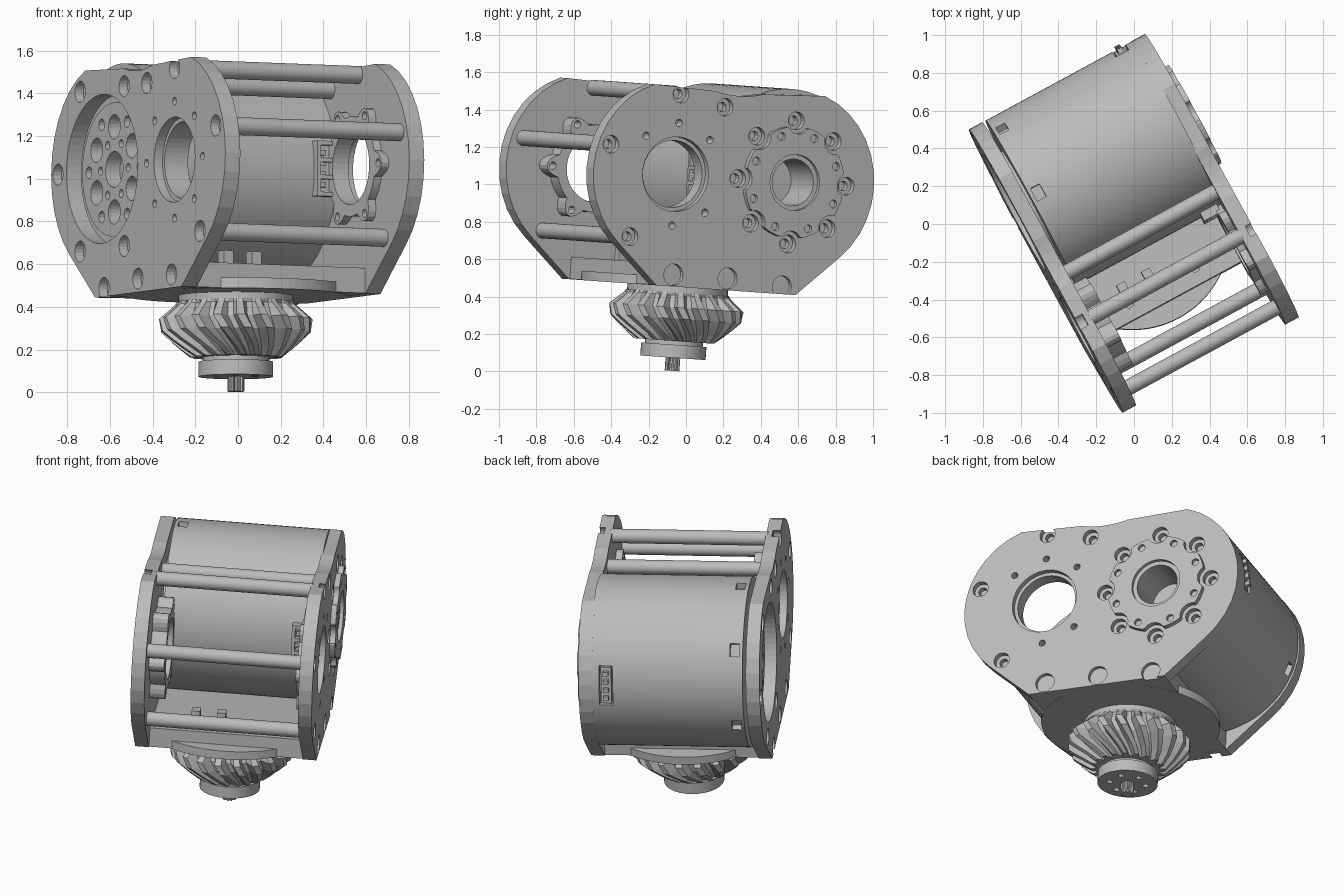
import bpy, bmesh, math
from mathutils import Matrix

if "Cube" in bpy.data.objects:
    bpy.data.objects.remove(bpy.data.objects["Cube"])

grey = bpy.data.materials.new("machined_grey")
grey.use_nodes = True
grey.diffuse_color = (0.5, 0.5, 0.5, 1)
grey.node_tree.nodes["Principled BSDF"].inputs["Base Color"].default_value = (0.5, 0.5, 0.5, 1)

parts = []
MID = 1.05      # height of both bore axes
OFF = 0.355     # distance of each bore axis from the middle
R = 0.5         # end radius of the plates


def finish(name, bm, keep=True):
    bmesh.ops.recalc_face_normals(bm, faces=bm.faces)
    mesh = bpy.data.meshes.new(name)
    bm.to_mesh(mesh)
    bm.free()
    mesh.materials.append(grey)
    ob = bpy.data.objects.new(name, mesh)
    bpy.context.collection.objects.link(ob)
    if keep:
        parts.append(ob)
    return ob


def add_prism(bm, pts, a, b, axis="x"):
    """Extrude a closed outline along an axis from a to b."""
    def at(p, h):
        return (h, p[0], p[1]) if axis == "x" else (p[0], p[1], h)
    low = [bm.verts.new(at(p, a)) for p in pts]
    top = [bm.verts.new(at(p, b)) for p in pts]
    bm.faces.new(low)
    bm.faces.new(top)
    n = len(pts)
    for i in range(n):
        j = (i + 1) % n
        bm.faces.new((low[i], low[j], top[j], top[i]))


def prism(name, pts, a, b, axis="x", keep=True):
    bm = bmesh.new()
    add_prism(bm, pts, a, b, axis)
    return finish(name, bm, keep)


def polar(cu, cv, radius, n=32):
    """Outline from a constant radius or a radius function of the angle."""
    out = []
    for i in range(n):
        t = 2 * math.pi * i / n
        r = radius(t) if callable(radius) else radius
        out.append((cu + r * math.cos(t), cv + r * math.sin(t)))
    return out


def rect(u0, u1, v0, v1):
    return [(u0, v0), (u1, v0), (u1, v1), (u0, v1)]


def ring_points(cu, cv, r, degrees):
    return [(cu + r * math.cos(math.radians(d)), cv + r * math.sin(math.radians(d))) for d in degrees]


def cut(ob, outlines, a, b, axis="x"):
    """Cut a set of separate outlines out of an object."""
    bm = bmesh.new()
    for pts in outlines:
        add_prism(bm, pts, a, b, axis)
    cutter = finish("cutter", bm, False)
    mod = ob.modifiers.new("cut", "BOOLEAN")
    mod.operation, mod.solver, mod.object = "DIFFERENCE", "EXACT", cutter
    graph = bpy.context.evaluated_depsgraph_get()
    mesh = bpy.data.meshes.new_from_object(ob.evaluated_get(graph))
    ob.modifiers.clear()
    ob.data = mesh
    bpy.data.objects.remove(cutter)


def holes(points, r, n=20):
    return [polar(u, v, r, n) for u, v in points]


# Side plate outline: two round ends, a dip on top and a flat foot
dip = 0.58
lean = math.degrees(math.asin(OFF / (R + dip)))
arc_end = 90 - lean
half = [(0.424, 0.45)]
half += ring_points(OFF, MID, R, [-50 + (arc_end + 50) * i / 12 for i in range(13)])
centre_z = MID + math.sqrt((R + dip) ** 2 - OFF ** 2)
half += ring_points(0, centre_z, dip, [-90 + lean * i / 4 for i in (3, 2, 1, 0)])
outline = half + [(-u, v) for u, v in reversed(half[:-1])]

left_plate = prism("left_side_plate", outline, -0.52, -0.44)
right_plate = prism("right_side_plate", outline, 0.46, 0.54)

rod_spots = [(-0.356, 1.48), (-0.083, 1.426), (-0.76, 1.186), (-0.605, 0.70)]
foot_spots = [(-0.325, 0.513), (0.005, 0.513), (0.338, 0.49)]
motor_bolts = ring_points(OFF, MID, 0.433, (0, 60, 120, 240, 300))
bearing_bolts = ring_points(-OFF, MID, 0.275, range(0, 360, 45))
eight = ring_points(OFF, MID, 0.33, range(0, 360, 45))

# Left plate: motor opening, bearing bore and screw holes
cut(left_plate, [polar(OFF, MID, 0.35, 64), polar(-OFF, MID, 0.18, 48)], -0.6, -0.4)
cut(left_plate, [polar(-OFF, MID, 0.2, 48)] + holes(rod_spots + motor_bolts + foot_spots, 0.05), -0.6, -0.475)
cut(left_plate, holes(bearing_bolts, 0.019, 12), -0.6, -0.46)
cut(left_plate, holes(rod_spots + motor_bolts + foot_spots[:2], 0.026, 12), -0.6, -0.45)

# Right plate: bearing bore, counterbores and foot pockets
cut(right_plate, [polar(-OFF, MID, 0.18, 48), polar(OFF, MID, 0.125, 48)], 0.4, 0.6)
cut(right_plate, [polar(-OFF, MID, 0.2, 48)] + holes(rod_spots + eight, 0.048), 0.505, 0.6)
cut(right_plate, holes(foot_spots, 0.058), 0.515, 0.6)
cut(right_plate, holes([bearing_bolts[i] for i in (1, 2, 3, 6, 7)], 0.02, 12), 0.48, 0.6)
cut(right_plate, holes(rod_spots + eight, 0.026, 12), 0.47, 0.6)

# Motor drum with notches and a back connector opening
drum = prism("motor_drum", polar(OFF, MID, 0.498, 96), -0.42, 0.47)
cut(drum, [polar(OFF, MID, 0.125, 48)], 0.3, 0.6)


def drum_box(degrees, r, half_width, depth):
    """Rectangle lying across the drum's rim at an angle."""
    t = math.radians(degrees)
    c, s = math.cos(t), math.sin(t)
    return [(OFF + (r + a) * c - b * s, MID + (r + a) * s + b * c)
            for a, b in rect(-depth, depth, -half_width, half_width)]


cut(drum, [drum_box(d, 0.5, 0.038, 0.04) for d in (90, 36, -20)], -0.40, -0.345)
cut(drum, [drum_box(d, 0.5, 0.12, 0.06) for d in (10, 180)], 0.34, 0.42)
for label, angle in (("back", 10), ("front", 180)):
    prism(label + "_connector_base", drum_box(angle, 0.46, 0.11, 0.02), 0.35, 0.41)
    for i in range(4):
        pts = drum_box(angle, 0.48, 0.012, 0.03)
        shift = -0.075 + 0.05 * i
        t = math.radians(angle)
        pts = [(u - shift * math.sin(t), v + shift * math.cos(t)) for u, v in pts]
        prism(label + "_connector_pin", pts, 0.365, 0.395)

# Connector housing on the front of the drum
housing = prism("front_connector_housing", rect(-0.175, -0.12, 0.92, 1.18), 0.34, 0.44)
cut(housing, [rect(-0.2, -0.14, z, z + 0.06) for z in (0.94, 1.02, 1.10)], 0.36, 0.42)

# Rotor face inside the left opening
rotor = prism("rotor_face", polar(OFF, MID, 0.315, 64), -0.455, -0.41)
large = ring_points(OFF, MID, 0.2, range(30, 390, 60))
small = ring_points(OFF, MID, 0.25, range(0, 360, 60))
near = ring_points(OFF, MID, 0.135, range(0, 360, 60))
for body in (rotor, drum):
    cut(body, [polar(OFF, MID, 0.085, 32)] + holes(large, 0.058) + holes(small, 0.028, 12)
        + holes(near, 0.02, 12), -0.5, -0.38)


# Scalloped output hub on the right plate
def scallop(t):
    d = (t + math.pi / 8) % (math.pi / 4) - math.pi / 8
    gap = 0.07 ** 2 - (0.33 * math.sin(d)) ** 2
    return 0.3 if gap < 0 else min(0.3, 0.33 * math.cos(d) - math.sqrt(gap))


hub = prism("output_hub", polar(OFF, MID, scallop, 192), 0.53, 0.572)
cut(hub, [polar(OFF, MID, 0.125, 48)], 0.5, 0.6)
cut(hub, [polar(OFF, MID, 0.15, 48)] + holes(ring_points(OFF, MID, 0.262, [22.5 + 45 * i for i in range(8)]),
                                             0.022, 12), 0.55, 0.6)

# Lobed bearing holders on the inner plate faces
for name, a, b in (("left_bearing_holder", -0.45, -0.35), ("right_bearing_holder", 0.42, 0.47)):
    holder = prism(name, polar(-OFF, MID, lambda t: 0.235 + 0.065 * max(0, math.cos(6 * t)), 96), a, b)
    spots = ring_points(-OFF, MID, 0.265, range(0, 360, 60))
    cut(holder, [polar(-OFF, MID, 0.18, 48)] + holes(spots, 0.02, 12), a - 0.1, b + 0.1)

# Spacer rods
for u, v in rod_spots:
    prism("spacer_rod", polar(u, v, 0.042, 32), -0.45, 0.47)

# Base block, round flange and small posts
base = prism("base_block", rect(-0.45, 0.47, -0.42, 0.42), 0.452, 0.57, "z")
cut(base, holes([(-0.2, -0.33), (0.2, -0.33)], 0.025, 16), 0.5, 0.7, "z")
flange = [(max(-0.45, min(0.47, u)), v) for u, v in polar(0, 0, 0.52, 96)]
prism("base_flange", flange, 0.45, 0.5, "z")
for u in (-0.19, -0.04):
    prism("base_post", rect(u - 0.025, u + 0.025, -0.28, -0.22), 0.56, 0.64, "z")

# Spiral bevel gear
TEETH = 20
layers = [(0.42, 0.275, 0.275, 0), (0.405, 0.285, 0.27, 0), (0.34, 0.36, 0.295, 0),
          (0.28, 0.352, 0.285, 0.1), (0.235, 0.305, 0.25, 0.2), (0.2, 0.265, 0.222, 0.3),
          (0.16, 0.215, 0.185, 0.42)]
bm = bmesh.new()
rings = []
for z, tip, root, twist in layers:
    ring = []
    for k in range(TEETH):
        for frac, r in ((0, root), (0.3, root), (0.45, tip), (0.8, tip)):
            t = 2 * math.pi * (k + frac) / TEETH + twist
            ring.append(bm.verts.new((r * math.cos(t), r * math.sin(t), z)))
    rings.append(ring)
for lo, hi in zip(rings, rings[1:]):
    for i in range(len(lo)):
        j = (i + 1) % len(lo)
        bm.faces.new((lo[i], lo[j], hi[j], hi[i]))
bm.faces.new(rings[0])
bm.faces.new(rings[-1])
finish("bevel_gear", bm)
prism("gear_collar", polar(0, 0, 0.27, 48), 0.40, 0.46, "z")
prism("gear_neck", polar(0, 0, 0.155, 48), 0.13, 0.18, "z")

# Bearing disc and splined shaft
disc = prism("bearing_disc", polar(0, 0, 0.175, 48), 0.07, 0.14, "z")
cut(disc, holes(ring_points(0, 0, 0.105, range(0, 360, 60)), 0.018, 12), 0, 0.1, "z")
prism("splined_shaft", polar(0, 0, lambda t: 0.04 if math.sin(10 * t) > 0 else 0.03, 80), 0, 0.1, "z")

# Smooth round parts, then set the whole assembly in its pose
pose = (Matrix.Translation((-0.01, -0.075, 0.003)) @ Matrix.Rotation(-0.07, 4, "X")
        @ Matrix.Rotation(math.radians(28.5), 4, "Z"))
bpy.ops.object.select_all(action="DESELECT")
for ob in parts:
    ob.matrix_world = pose
    if ob.name.split(".")[0] in ("motor_drum", "spacer_rod", "gear_collar", "bearing_disc"):
        ob.select_set(True)
        bpy.context.view_layer.objects.active = ob
bpy.ops.object.shade_smooth_by_angle(angle=math.radians(30))
